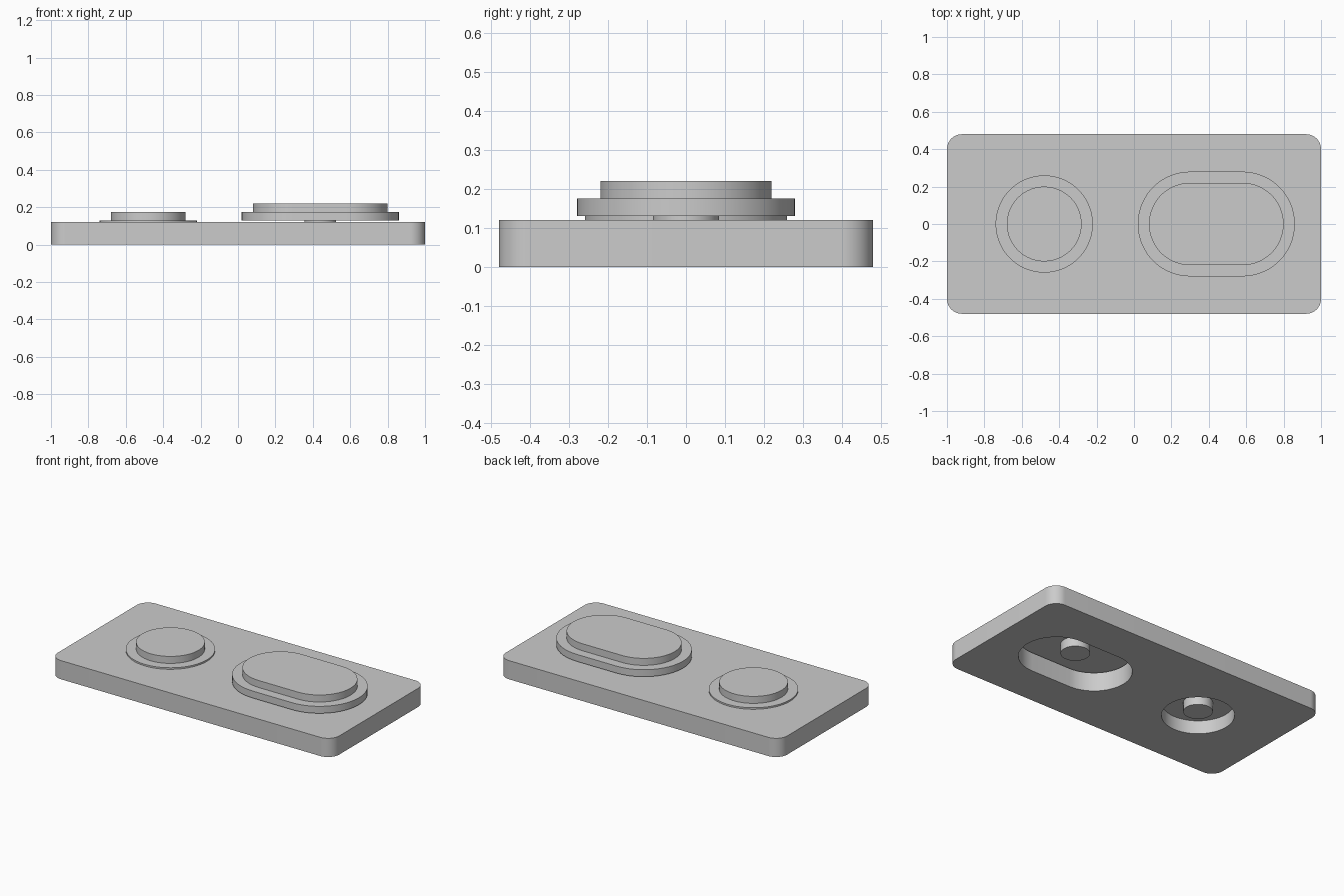
import bpy, bmesh
from math import pi, cos, sin, radians

cube = bpy.data.objects.get("Cube")
if cube:
    bpy.data.objects.remove(cube)

grey = bpy.data.materials.new("light grey plastic")
grey.use_nodes = True
colour = (0.6, 0.6, 0.6, 1)
grey.diffuse_color = colour
grey.node_tree.nodes["Principled BSDF"].inputs["Base Color"].default_value = colour


def outline(cx, radius, half_x=0, half_y=0, steps=16):
    """Rounded rectangle, slot or circle: four corner arcs about offset centres."""
    points = []
    for corner, (sx, sy) in enumerate([(1, 1), (-1, 1), (-1, -1), (1, -1)]):
        for i in range(steps):
            # half-step offset keeps neighbouring arcs from sharing a point
            a = (corner + (i + 0.5) / steps) * pi / 2
            if half_x or half_y:
                a = (corner + i / (steps - 1)) * pi / 2
            points.append((cx + sx * half_x + radius * cos(a),
                           sy * half_y + radius * sin(a)))
    return points


def finish(name, bm):
    bmesh.ops.remove_doubles(bm, verts=bm.verts, dist=0.0001)
    bmesh.ops.recalc_face_normals(bm, faces=bm.faces)
    mesh = bpy.data.meshes.new(name)
    bm.to_mesh(mesh)
    bm.free()
    mesh.materials.append(grey)
    obj = bpy.data.objects.new(name, mesh)
    bpy.context.collection.objects.link(obj)
    bpy.ops.object.select_all(action='DESELECT')
    obj.select_set(True)
    bpy.context.view_layer.objects.active = obj
    bpy.ops.object.shade_smooth_by_angle(angle=radians(35))
    return obj


def plate(name, outlines, height):
    """Flat plate whose later outlines are through holes."""
    bm = bmesh.new()
    for points in outlines:
        vs = [bm.verts.new((x, y, 0)) for x, y in points]
        for a, b in zip(vs, vs[1:] + vs[:1]):
            bm.edges.new((a, b))
    bmesh.ops.remove_doubles(bm, verts=bm.verts, dist=0.0001)
    bmesh.ops.triangle_fill(bm, edges=bm.edges[:], use_beauty=True, normal=(0, 0, 1))
    grown = bmesh.ops.extrude_face_region(bm, geom=bm.faces[:], use_keep_orig=True)
    top = [v for v in grown["geom"] if isinstance(v, bmesh.types.BMVert)]
    bmesh.ops.translate(bm, verts=top, vec=(0, 0, height))
    return finish(name, bm)


def button(name, cx, base, half_x, skirt_r, cap_r, peg_r=0.085):
    """Peg, retaining skirt and cap as one stepped solid."""
    peg = outline(cx, peg_r)
    skirt = outline(cx, skirt_r, half_x)
    cap = outline(cx, cap_r, half_x)
    levels = [(peg, -0.06), (peg, 0), (skirt, 0), (skirt, 0.045),
              (cap, 0.045), (cap, 0.09)]
    bm = bmesh.new()
    rings = [[bm.verts.new((x, y, base + z)) for x, y in pts] for pts, z in levels]
    for low, high in zip(rings, rings[1:]):
        for i in range(len(low)):
            bm.faces.new((low[i - 1], low[i], high[i], high[i - 1]))
    bm.faces.new(rings[0][::-1])
    bm.faces.new(rings[-1])
    return finish(name, bm)


# Face plate with a round hole and a slot-shaped hole
plate("face_plate", [outline(0, 0.08, 0.92, 0.40),
                     outline(-0.48, 0.21),
                     outline(0.44, 0.22, 0.14)], 0.12)

# Round button sits lower, its skirt sunk into the plate
button("round_button", -0.48, 0.085, 0, 0.26, 0.20)

# Wide button floats just above the plate
button("wide_button", 0.44, 0.13, 0.14, 0.28, 0.22)
